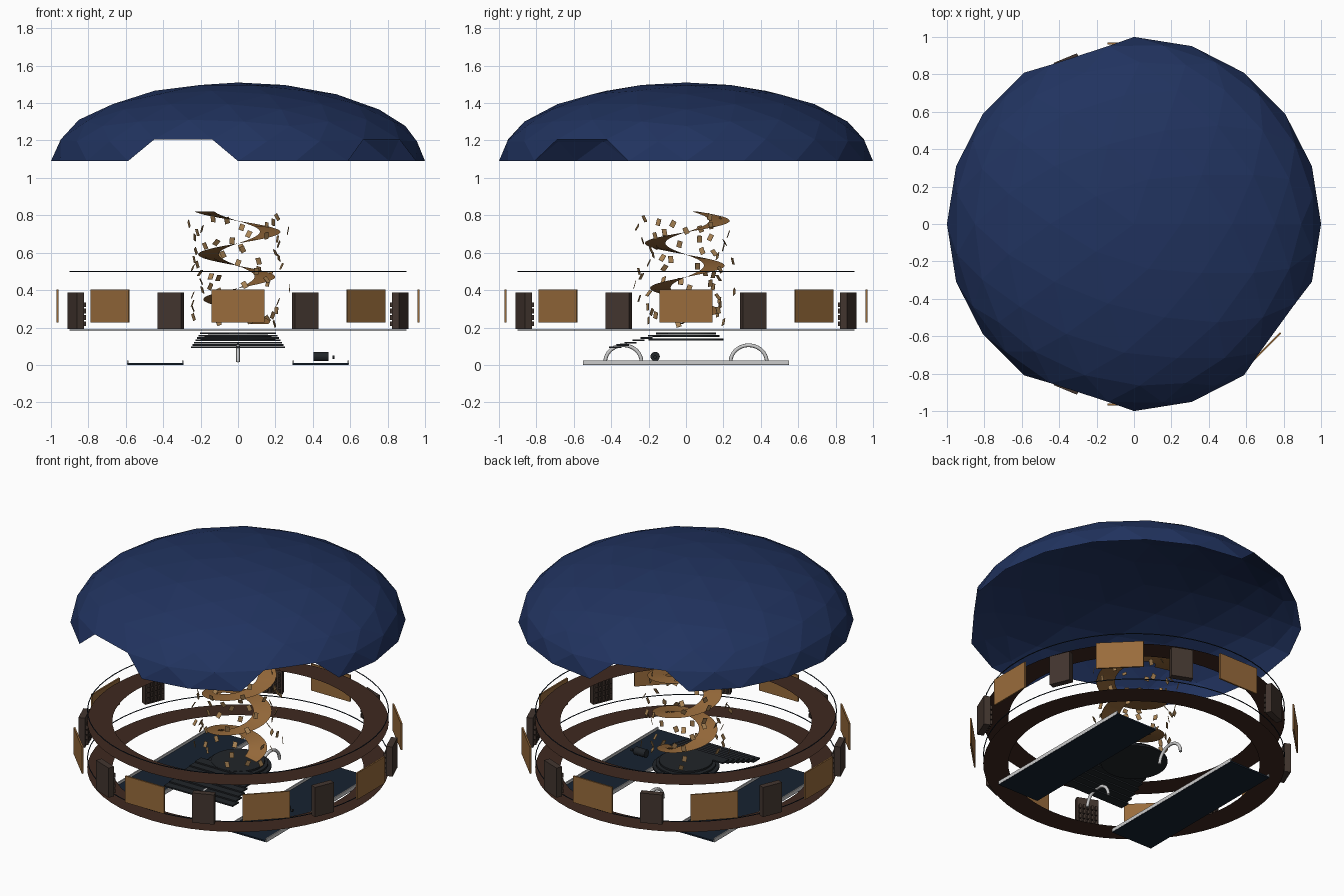
import bpy, bmesh, math, random
from math import sin, cos, pi, radians
from mathutils import Matrix, Vector, Euler

if "Cube" in bpy.data.objects:
    bpy.data.objects.remove(bpy.data.objects["Cube"])

random.seed(4)


def mat(name, rgb):
    m = bpy.data.materials.new(name)
    m.diffuse_color = (*rgb, 1)
    m.use_nodes = True
    m.node_tree.nodes["Principled BSDF"].inputs["Base Color"].default_value = m.diffuse_color
    return m


NAVY = mat("navy", (0.015, 0.033, 0.115))
WOOD = mat("wood", (0.32, 0.15, 0.045))
TAN = mat("tan", (0.40, 0.23, 0.09))
DARKWOOD = mat("dark wood", (0.05, 0.022, 0.014))
CABINET = mat("cabinet", (0.055, 0.036, 0.028))
BLACK = mat("black", (0.015, 0.018, 0.022))
PANEL = mat("panel blue", (0.008, 0.016, 0.03))


def finish(bm, name, material=None, smooth=False):
    me = bpy.data.meshes.new(name)
    bm.normal_update()
    bm.to_mesh(me)
    bm.free()
    ob = bpy.data.objects.new(name, me)
    bpy.context.collection.objects.link(ob)
    if material:
        me.materials.append(material)
    if smooth:
        me.polygons.foreach_set("use_smooth", [True] * len(me.polygons))
    return ob


def add_box(bm, centre, size, frame=Matrix()):
    m = frame @ Matrix.Translation(centre) @ Matrix.Diagonal((*size, 1))
    bmesh.ops.create_cube(bm, size=1, matrix=m)


def add_cyl(bm, centre, r, depth, rot=Matrix(), seg=32):
    bmesh.ops.create_cone(bm, cap_ends=True, segments=seg, radius1=r, radius2=r,
                          depth=depth, matrix=Matrix.Translation(centre) @ rot)


def add_strip(bm, rows, closed=False):
    vs = [[bm.verts.new(p) for p in row] for row in rows]
    n = len(vs)
    for i in range(n if closed else n - 1):
        a, b = vs[i], vs[(i + 1) % n]
        for j in range(len(a) - 1):
            bm.faces.new((a[j], a[j + 1], b[j + 1], b[j]))


def tube(name, points, r, closed=False, material=None):
    cu = bpy.data.curves.new(name, 'CURVE')
    cu.dimensions = '3D'
    cu.bevel_depth = r
    cu.bevel_resolution = 2
    cu.use_fill_caps = True
    sp = cu.splines.new('POLY')
    sp.points.add(len(points) - 1)
    for p, co in zip(sp.points, points):
        p.co = (*co, 1)
    sp.use_cyclic_u = closed
    if material:
        cu.materials.append(material)
    ob = bpy.data.objects.new(name, cu)
    bpy.context.collection.objects.link(ob)
    return ob


# faceted dome with three notches in its rim
bm = bmesh.new()
bmesh.ops.create_icosphere(bm, subdivisions=3, radius=1)
notches = [Vector((cos(radians(a)), sin(radians(a)), 0)) for a in (108, 252, 324)]
bmesh.ops.delete(bm, context='VERTS', geom=[
    v for v in bm.verts
    if v.co.z < -0.01 or any((v.co - n).length < 0.05 for n in notches)])
for v in bm.verts:
    v.co.z = 1.09 + 0.42 * v.co.z
finish(bm, "dome", NAVY)

# flat ring decks and the thin hoops above them
for name, zd, zh in (("lower", 0.12, 0.187), ("upper", 0.43, 0.5)):
    bm = bmesh.new()
    add_strip(bm, [[(r * cos(t), r * sin(t), zd) for r in (0.75, 0.9)]
                   for t in (2 * pi * i / 64 for i in range(64))], True)
    finish(bm, name + "_ring_deck", DARKWOOD)
    tube(name + "_hoop", [(0.898 * cos(2 * pi * i / 64), 0.898 * sin(2 * pi * i / 64), zh)
                          for i in range(64)], 0.003, True, PANEL)

# outer panels and slatted cabinets around the ring
bm_p, bm_c, bm_k = bmesh.new(), bmesh.new(), bmesh.new()
for i in range(8):
    f = Matrix.Rotation(i * pi / 4, 4, 'Z')
    add_box(bm_p, (0.966, 0, 0.315), (0.01, 0.285, 0.175), f)
    f = Matrix.Rotation((i + 0.5) * pi / 4, 4, 'Z')
    add_box(bm_c, (0.94, 0, 0.29), (0.04, 0.135, 0.195), f)
    for c in range(5):
        for r in range(4):
            add_box(bm_k, (0.912, (c - 2) * 0.025, 0.22 + r * 0.034),
                    (0.018, 0.012, 0.026), f)
finish(bm_p, "wall_panels", WOOD)
finish(bm_c, "cabinets", CABINET)
finish(bm_k, "cabinet_keys", CABINET)

# spiral ribbon
bm = bmesh.new()
rows = []
for i in range(101):
    u = i / 100
    t = radians(-735 + 900 * u)
    ro = 0.17 + 0.07 * u
    rows.append([(r * cos(t), r * sin(t), 0.22 + 0.6 * u) for r in (ro - 0.11, ro)])
add_strip(bm, rows)
finish(bm, "spiral_ribbon", WOOD, True)

# loose cards floating round the spiral
bm = bmesh.new()
for i in range(64):
    u = i / 63
    t = i * 2.4 + random.uniform(-0.4, 0.4)
    r = random.uniform(0.19, 0.28)
    f = Matrix.Translation((r * cos(t), r * sin(t), 0.22 + 0.57 * u)) @ \
        Euler((random.uniform(0.9, 2.0), random.uniform(-0.5, 0.5), t + pi / 2)).to_matrix().to_4x4()
    add_box(bm, (0, 0, 0), (0.027, 0.037, 0.003), f)
finish(bm, "floating_cards", TAN)

# long base trays with side rails
for side, s in (("left", -1), ("right", 1)):
    bm = bmesh.new()
    add_box(bm, (s * 0.442, 0, 0.005), (0.3, 1.1, 0.01))
    finish(bm, side + "_tray", PANEL)
    bm = bmesh.new()
    for x in (0.295, 0.589):
        add_box(bm, (s * x, 0, 0.014), (0.008, 1.1, 0.022))
    finish(bm, side + "_tray_rails")

# drum and knob on the right tray
bm = bmesh.new()
rx = Matrix.Rotation(pi / 2, 4, 'Y')
add_cyl(bm, (0.443, -0.165, 0.045), 0.025, 0.08, rx, 24)
add_cyl(bm, (0.51, -0.165, 0.042), 0.009, 0.012, rx, 16)
finish(bm, "drum", BLACK)

# stepped round platform
bm = bmesh.new()
for r, z in ((0.2, 0.137), (0.18, 0.154), (0.16, 0.169)):
    add_cyl(bm, (0, 0, z), r, 0.011, seg=48)
finish(bm, "round_platform", BLACK)

# stair treads at the front
bm = bmesh.new()
for i in range(7):
    add_box(bm, (0, -0.38 + i * 0.042, 0.094 + i * 0.0125), (0.5 - i * 0.016, 0.065, 0.009))
finish(bm, "stair_treads", BLACK)

# handle arches, front and back
for name, y in (("front_arch", -0.335), ("back_arch", 0.335)):
    tube(name, [(0, y + 0.097 * cos(pi * i / 24), 0.015 + 0.09 * sin(pi * i / 24))
                for i in range(25)], 0.01)
